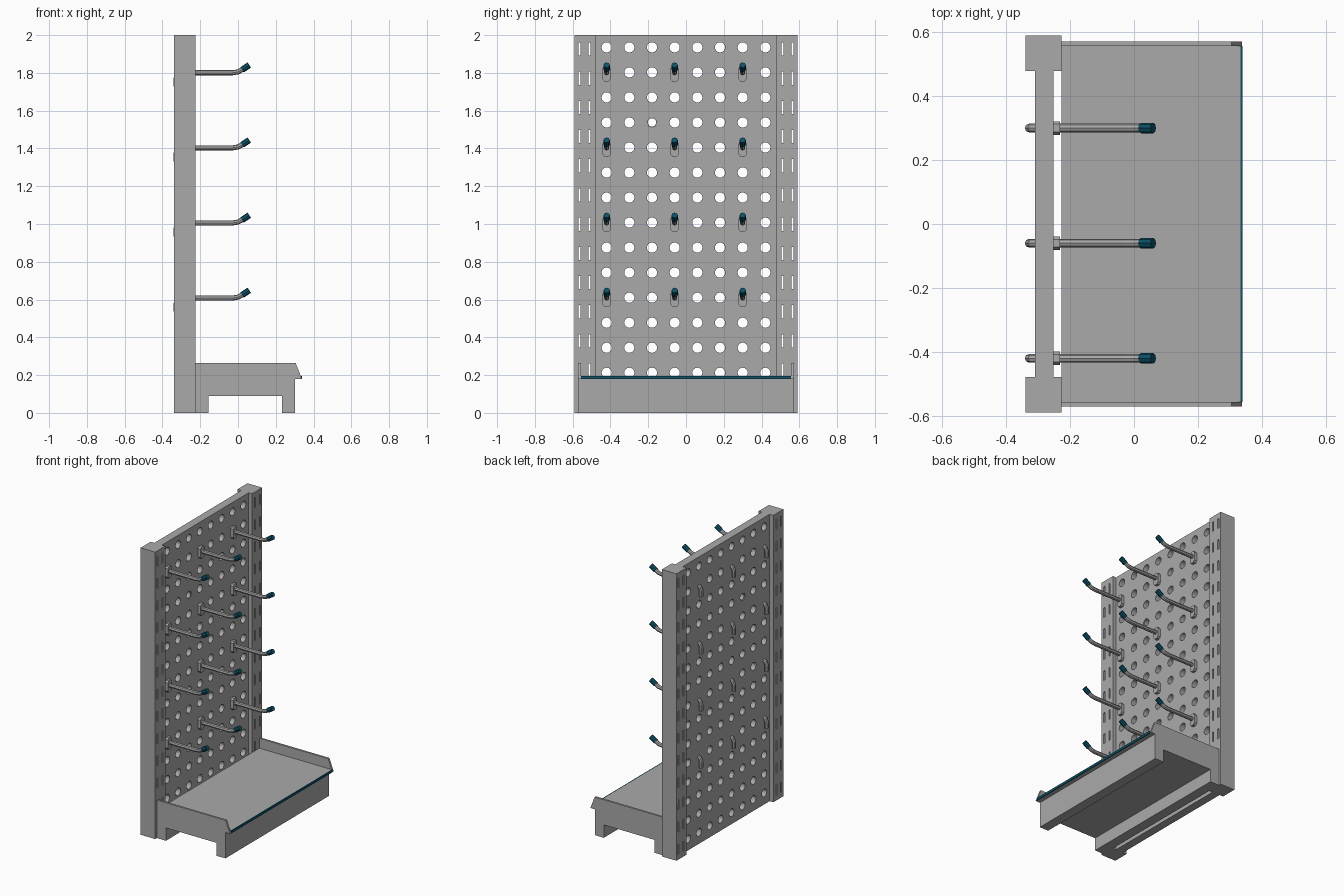
import bpy, bmesh, math
from mathutils import Vector

if "Cube" in bpy.data.objects:
    bpy.data.objects.remove(bpy.data.objects["Cube"])


def material(name, rgb):
    m = bpy.data.materials.new(name)
    m.diffuse_color = (*rgb, 1)
    m.use_nodes = True
    m.node_tree.nodes["Principled BSDF"].inputs["Base Color"].default_value = m.diffuse_color
    return m


GREY = material("light grey steel", (0.4, 0.4, 0.4))
TEAL = material("dark teal", (0.004, 0.08, 0.13))


def finish(bm, name, mat):
    me = bpy.data.meshes.new(name)
    bm.to_mesh(me)
    bm.free()
    me.materials.append(mat)
    return me


def place(me, name, loc=(0, 0, 0)):
    ob = bpy.data.objects.new(name, me)
    ob.location = loc
    bpy.context.collection.objects.link(ob)
    return ob


def angles(n):
    return [(math.cos(2 * math.pi * i / n), math.sin(2 * math.pi * i / n)) for i in range(n)]


def square(c, s):
    k = max(abs(c), abs(s))
    return c / k, s / k


def ring(bm, x, outer, inner):
    """Band of quads between two (y, z) loops, or a filled face without inner."""
    o = [bm.verts.new((x, *p)) for p in outer]
    if inner is None:
        bm.faces.new(o)
        return
    v = [bm.verts.new((x, *p)) for p in inner]
    n = len(o)
    for i in range(n):
        j = (i + 1) % n
        bm.faces.new((v[i], o[i], o[j], v[j]))


def perforated(name, x, thick, ys, zs, hole, n, mat):
    """Sheet of cells around each (y, z) centre; ys and zs are (low, centre, high)."""
    bm = bmesh.new()
    for r, (z0, zc, z1) in enumerate(zs):
        for c, (y0, yc, y1) in enumerate(ys):
            outer = []
            for a in angles(n):
                u, v = square(*a)
                outer.append((y0 + (y1 - y0) * (u + 1) / 2, z0 + (z1 - z0) * (v + 1) / 2))
            shape = hole(c, r)
            ring(bm, x, outer, shape and [(yc + p, zc + q) for p, q in shape])
    bmesh.ops.remove_doubles(bm, verts=bm.verts, dist=1e-5)
    ob = place(finish(bm, name, mat), name)
    so = ob.modifiers.new("thickness", "SOLIDIFY")
    so.thickness, so.offset = thick, -1
    return ob


def cells(centres, lo, hi):
    mids = [(a + b) / 2 for a, b in zip(centres, centres[1:])]
    return list(zip([lo] + mids, centres, mids + [hi]))


def prism(profile, axis, a, b):
    """Extrude a 2D profile along x (profile is y, z) or y (profile is x, z)."""
    bm = bmesh.new()
    put = (lambda p, t: (t, p[0], p[1])) if axis == "x" else (lambda p, t: (p[0], t, p[1]))
    lo = [bm.verts.new(put(p, a)) for p in profile]
    hi = [bm.verts.new(put(p, b)) for p in profile]
    bm.faces.new(lo)
    bm.faces.new(hi[::-1])
    for i in range(len(lo)):
        j = (i + 1) % len(lo)
        bm.faces.new((lo[i], lo[j], hi[j], hi[i]))
    bmesh.ops.recalc_face_normals(bm, faces=bm.faces)
    return bm


def tube(path, r, n=8):
    """Round bar along an (x, z) path."""
    bm = bmesh.new()
    pts = [Vector(p) for p in path]
    loops = []
    for i, p in enumerate(pts):
        t = (pts[min(i + 1, len(pts) - 1)] - pts[max(i - 1, 0)]).normalized()
        loops.append([bm.verts.new((p.x - t.y * r * s, r * c, p.y + t.x * r * s)) for c, s in angles(n)])
    for a, b in zip(loops, loops[1:]):
        for i in range(n):
            j = (i + 1) % n
            bm.faces.new((a[i], a[j], b[j], b[i]))
    bm.faces.new(loops[0])
    bm.faces.new(loops[-1])
    bmesh.ops.recalc_face_normals(bm, faces=bm.faces)
    return bm


# Perforated back panel; cells holding hooks are closed
cols = [-0.42 + 0.12 * i for i in range(8)]
rows = [0.08 + 0.1325 * i for i in range(15)]
HOOK_COLS, HOOK_ROWS = (0, 3, 6), (4, 7, 10, 13)


def panel_hole(c, r):
    if c in HOOK_COLS and r in HOOK_ROWS:
        return None
    return [(0.027 * a, 0.027 * b) for a, b in angles(16)]


perforated("back_panel", -0.252, 0.058, cells(cols, -0.48, 0.48), cells(rows, 0, 2), panel_hole, 16, GREY)

# Slim bushing inside one hole
bm = bmesh.new()
ring(bm, -0.256, [(0.0265 * a, 0.0265 * b) for a, b in angles(16)],
     [(0.022 * a, 0.022 * b) for a, b in angles(16)])
bush = place(finish(bm, "hole_bushing", GREY), "hole_bushing", (0, cols[2], rows[11]))
mod = bush.modifiers.new("thickness", "SOLIDIFY")
mod.thickness, mod.offset = 0.05, -1

# Slotted posts, mirrored to both sides
slots = [0.072 + 0.1545 * i for i in range(13)]
post = perforated("slotted_posts", -0.226, 0.113, cells([0.511, 0.564], 0.478, 0.589), cells(slots, 0, 2),
                  lambda c, r: [(0.0055 * u, 0.035 * v) for u, v in (square(*a) for a in angles(8))], 8, GREY)
mir = post.modifiers.new("both sides", "MIRROR")
mir.use_axis = (False, True, False)

# Base shelf with two full-width feet and a front lip
feet = [(-0.226, 0), (-0.156, 0), (-0.156, 0.09), (0.234, 0.09), (0.234, 0), (0.303, 0), (0.303, 0.18)]
base = feet + [(0.333, 0.18), (0.333, 0.196), (-0.226, 0.196)]
place(finish(prism(base, "y", -0.557, 0.557), "base_shelf", GREY), "base_shelf")

# Shelf end walls with sloping fronts
wall = feet + [(0.338, 0.18), (0.305, 0.265), (-0.226, 0.265)]
for side, a in (("left", -0.571), ("right", 0.557)):
    place(finish(prism(wall, "y", a, a + 0.014), "shelf_wall", GREY), "shelf_wall_" + side)

# Teal edge strip on the shelf lip
strip = [(0.332, 0.179), (0.339, 0.179), (0.339, 0.196), (0.332, 0.196)]
place(finish(prism(strip, "y", -0.557, 0.557), "shelf_edge_strip", TEAL), "shelf_edge_strip")

# Hooks: bent rod, oval mounting plate and teal tip
rod = finish(tube([(-0.328, -0.074), (-0.328, -0.032), (-0.32, -0.011), (-0.302, -0.002), (-0.03, -0.002),
                   (0, 0.003), (0.03, 0.019)], 0.0135), "hook_rod", GREY)
tip = finish(tube([(0.022, 0.014), (0.052, 0.034), (0.06, 0.039)], 0.0165), "hook_tip", TEAL)
plate = finish(prism([(-0.012, -0.048), (0.012, -0.048), (0.021, -0.036), (0.021, 0.022), (0.012, 0.034),
                      (-0.012, 0.034), (-0.021, 0.022), (-0.021, -0.036)], "x", -0.253, -0.231),
               "hook_plate", GREY)
for c in HOOK_COLS:
    for r in HOOK_ROWS:
        for me in (rod, tip, plate):
            place(me, f"{me.name}_{c}_{r}", (0, cols[c], rows[r]))
